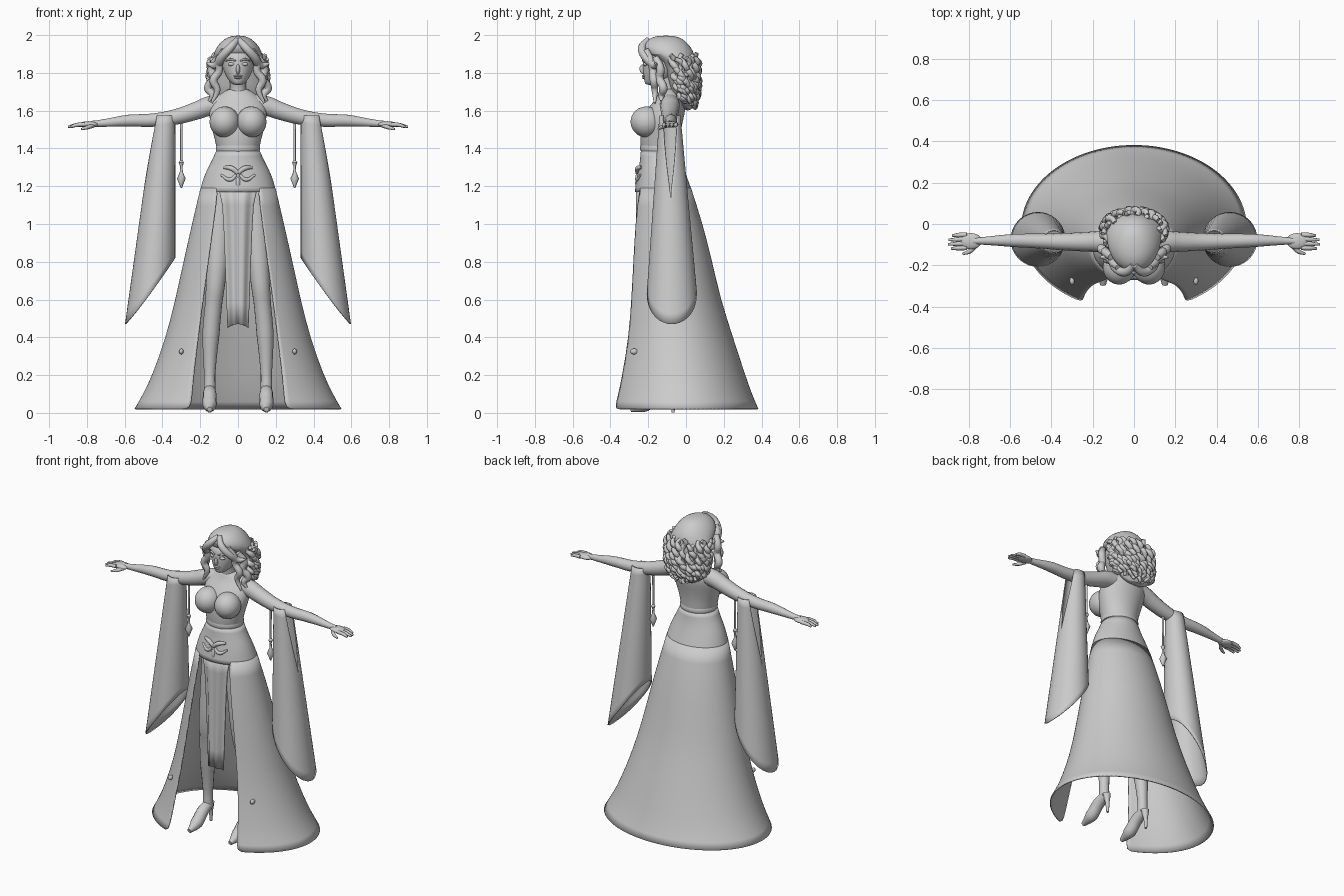
import bpy, bmesh, math, random
from math import sin, cos, pi, asin
from mathutils import Vector

random.seed(4)
if "Cube" in bpy.data.objects:
    bpy.data.objects.remove(bpy.data.objects["Cube"])

clay = bpy.data.materials.new("light grey")
clay.use_nodes = True
GREY = (0.6, 0.6, 0.6, 1)
clay.diffuse_color = GREY
clay.node_tree.nodes["Principled BSDF"].inputs["Base Color"].default_value = GREY
SIDES = (("left", 1), ("right", -1))


def finish(ob, angle=50):
    bpy.ops.object.select_all(action="DESELECT")
    ob.select_set(True)
    bpy.context.view_layer.objects.active = ob
    ob.data.materials.clear()
    ob.data.materials.append(clay)
    bpy.ops.object.shade_smooth_by_angle(angle=math.radians(angle))
    return ob


def loft(name, rows, cap=False, thick=0, subsurf=0):
    """Skin a grid of points; each row is a ring or an open strip."""
    bm = bmesh.new()
    grid = [[bm.verts.new(p) for p in row] for row in rows]
    for a, b in zip(grid, grid[1:]):
        for i in range(len(a) - 1):
            bm.faces.new((a[i], a[i + 1], b[i + 1], b[i]))
    if cap:
        bm.faces.new(grid[0][:-1])
        bm.faces.new(grid[-1][:-1])
    bmesh.ops.remove_doubles(bm, verts=bm.verts, dist=0.0004)
    bmesh.ops.recalc_face_normals(bm, faces=bm.faces)
    me = bpy.data.meshes.new(name)
    bm.to_mesh(me)
    bm.free()
    ob = bpy.data.objects.new(name, me)
    bpy.context.collection.objects.link(ob)
    if subsurf:
        ob.modifiers.new("smooth", "SUBSURF").levels = subsurf
    if thick:
        mod = ob.modifiers.new("cloth", "SOLIDIFY")
        mod.thickness = thick
        mod.offset = 0
    return finish(ob)


def ring(z, half, front, back, slit=0, n=32):
    """Ellipse at height z, starting at the front, with an optional front slit."""
    g = asin(slit / half)
    mid, depth = (front + back) / 2, (back - front) / 2
    angles = [g + (2 * pi - 2 * g) * i / n for i in range(n + 1)]
    return [(half * sin(t), mid - depth * cos(t), z) for t in angles]


def tube(name, paths, sides=3):
    """Tapered tubes through (x, y, z, radius) points."""
    cu = bpy.data.curves.new(name, "CURVE")
    cu.dimensions = "3D"
    cu.bevel_depth = 1
    cu.bevel_resolution = sides
    cu.resolution_u = 5
    cu.use_fill_caps = True
    for pts in paths:
        sp = cu.splines.new("BEZIER")
        sp.bezier_points.add(len(pts) - 1)
        for bp, p in zip(sp.bezier_points, pts):
            bp.co, bp.radius = p[:3], p[3]
            bp.handle_left_type = bp.handle_right_type = "AUTO"
    ob = bpy.data.objects.new(name, cu)
    bpy.context.collection.objects.link(ob)
    bpy.ops.object.select_all(action="DESELECT")
    ob.select_set(True)
    bpy.context.view_layer.objects.active = ob
    bpy.ops.object.convert(target="MESH")
    return finish(bpy.context.object)


def ball(name, at, size, turn=(0, 0, 0)):
    bpy.ops.mesh.primitive_uv_sphere_add(segments=24, ring_count=14, location=at, rotation=turn)
    ob = bpy.context.object
    ob.name = name
    ob.scale = size
    return finish(ob)


def flip(pts, s):
    return [(p[0] * s, *p[1:]) for p in pts]


# Torso and hips
torso = [(1.36, .113, -.235, -.03), (1.41, .113, -.24, -.035), (1.48, .132, -.245, -.03),
         (1.55, .152, -.24, -.015), (1.61, .155, -.205, 0), (1.655, .14, -.165, -.01),
         (1.69, .09, -.145, -.03), (1.72, .05, -.14, -.05)]
loft("torso", [ring(*r) for r in torso], cap=True, subsurf=1)
hips = [(1.17, .2, -.268, .03), (1.22, .187, -.26, .012), (1.28, .165, -.25, -.01),
        (1.33, .137, -.24, -.025), (1.385, .113, -.236, -.033)]
loft("hips", [ring(*r) for r in hips], thick=.008, subsurf=1)
loft("waistband", [ring(*r) for r in ((1.385, .115, -.24, -.03), (1.4, .119, -.245, -.025),
                                      (1.415, .115, -.242, -.03))], subsurf=1)

# Long skirt, open at the front, with a narrow hanging panel
skirt = [(1.19, .195, -.266, .023, .104), (1.0, .24, -.295, .085, .13), (.8, .285, -.312, .135, .157),
         (.6, .328, -.33, .18, .185), (.4, .378, -.35, .245, .21), (.2, .45, -.385, .31, .235),
         (.1, .498, -.402, .345, .243), (.02, .545, -.42, .38, .25)]
loft("skirt", [ring(*r, n=48) for r in skirt], thick=.008, subsurf=1)
panel = []
for z, half in ((1.2, .104), (1.1, .083), (.95, .074), (.75, .066), (.58, .06), (.47, .055)):
    strip = [i / 8 - 1 for i in range(17)]
    panel.append([(half * u, -.258 + .03 * u * u + .006 * cos(u * 8), z - .02 * u * u * (z < .5))
                  for u in strip])
loft("front_panel", panel, thick=.008)

# Belt ornament
ball("belt_gem", (0, -.255, 1.215), (.014, .014, .035))
tube("belt_folds", [flip(p, s) for _, s in SIDES for p in (
    [(0, -.256, 1.27, .012), (.035, -.254, 1.295, .014), (.075, -.235, 1.3, .008)],
    [(.01, -.258, 1.26, .008), (.04, -.258, 1.235, .011), (.09, -.24, 1.26, .006)])])

# Neck, head and face
tube("neck", [[(0, -.09, 1.66, .055), (0, -.1, 1.72, .043), (0, -.115, 1.8, .045)]], 5)
face = [(1.735, .022, -.212, -.15), (1.75, .042, -.22, -.11), (1.785, .067, -.226, -.06),
        (1.83, .083, -.229, -.04), (1.88, .09, -.23, -.03), (1.93, .085, -.21, -.03)]
loft("head", [ring(*r) for r in face], cap=True, subsurf=1)
ball("nose", (0, -.228, 1.818), (.011, .018, .026), (.25, 0, 0))
for z, w in ((1.783, .024), (1.774, .02)):
    ball("lips", (0, -.222, z), (w, .011, .006))
for side, s in SIDES:
    ball(side + "_eye", (.034 * s, -.214, 1.846), (.02, .014, .01))
    tube(side + "_brow", [flip([(.012, -.229, 1.864, .004), (.04, -.22, 1.872, .006),
                                (.066, -.197, 1.862, .003)], s)])

# Hair: smooth crown, swept fringe and loose curls
mass = [(1.998, .03, -.15, -.06), (1.98, .075, -.205, -.015), (1.94, .113, -.238, .025),
        (1.9, .13, -.225, .045), (1.86, .138, -.12, .052), (1.78, .14, -.1, .055),
        (1.7, .135, -.08, .055), (1.64, .11, -.04, .045), (1.6, .06, -.01, .03)]
loft("hair", [ring(*r) for r in mass], cap=True, subsurf=1)


def hair_point(z, phi, out):
    for a, b in zip(mass, mass[1:]):
        if b[0] <= z <= a[0]:
            f = (a[0] - z) / (a[0] - b[0])
            half, front, back = (a[k] + (b[k] - a[k]) * f for k in (1, 2, 3))
            mid = max((front + back) / 2, -.06)
            return Vector(((half + out) * sin(phi), mid + (back - mid + out) * cos(phi), z))


curls = []
for layer in range(2):
    for i in range(19):
        phi = (i / 9 - 1) * 1.95 + random.uniform(-.08, .08)
        top = 1.89 - .1 * layer + random.uniform(-.02, .02)
        low = 1.605 + .02 * abs(phi) + random.uniform(0, .03)
        spin, lock = random.uniform(0, 6), []
        for k in range(13):
            f = k / 12
            w = spin + k * 1.5
            p = hair_point(top + (low - top) * f, phi + .1 * cos(w), .004 + .013 * sin(w))
            lock.append((*p, .019 * (1 - .5 * f) * (.6 + .4 * min(1, k / 2))))
        curls.append(lock)
tube("hair_curls", curls, 2)
for side, s in SIDES:
    tube(side + "_fringe", [flip(p, s) for p in (
        [(.004, -.2, 1.975, .016), (.04, -.232, 1.935, .022), (.085, -.215, 1.885, .023),
         (.12, -.165, 1.84, .022), (.165, -.16, 1.85, .005)],
        [(.075, -.21, 1.92, .016), (.104, -.185, 1.86, .02), (.1, -.175, 1.81, .02),
         (.13, -.17, 1.76, .022), (.11, -.165, 1.71, .018), (.14, -.165, 1.64, .006)],
        [(.11, -.16, 1.88, .018), (.14, -.135, 1.82, .022), (.13, -.14, 1.77, .022),
         (.158, -.12, 1.72, .023), (.135, -.13, 1.68, .018), (.155, -.13, 1.65, .006)])])

for side, s in SIDES:
    # Bust
    ball(side + "_bust", (.071 * s, -.208, 1.54), (.08, .086, .082), (-.15, 0, .12 * s))

    # Arm and hand
    tube(side + "_arm", [flip([(.07, -.085, 1.635, .055), (.15, -.085, 1.625, .053),
                               (.22, -.086, 1.6, .048), (.33, -.086, 1.567, .042),
                               (.45, -.083, 1.55, .036), (.58, -.08, 1.547, .032),
                               (.74, -.082, 1.532, .018), (.78, -.083, 1.53, .016)], s)], 5)
    ball(side + "_palm", (.79 * s, -.083, 1.527), (.052, .039, .017))
    fingers = []
    for i in range(4):
        y = -.052 - .021 * i
        reach = (.88, .898, .9, .885)[i]
        fingers.append(flip([(.81, y, 1.527, .012), (.855, y - .002, 1.524, .011),
                             (reach, y - .004, 1.514, .006)], s))
    fingers.append(flip([(.765, -.1, 1.522, .012), (.795, -.132, 1.512, .011),
                         (.83, -.145, 1.502, .006)], s))
    tube(side + "_fingers", fingers, 2)

    # Flared hanging sleeve, slit on the outside below the arm
    rows = []
    for k in range(21):
        t = k / 20
        gap = .75 * max(0, 1 - t / .37)
        row = []
        for i in range(37):
            a = gap + (2 * pi - 2 * gap) * i / 36
            u = cos(a)
            low = .63 - .175 * u + .015 * u * u
            row.append((s * (.388 + .077 * t + (.053 + .077 * t) * u),
                        -.085 + .01 * t + (.053 + .077 * t) * sin(a), 1.575 + (low - 1.575) * t))
        rows.append(row)
    loft(side + "_sleeve", rows, thick=.006)

    # Cord with beads below the upper arm
    tube(side + "_cord", [[(.3 * s, -.086, 1.56, .007), (.3 * s, -.086, 1.4, .006),
                           (.3 * s, -.086, 1.2, .006)]])
    beads = ((1.345, .001), (1.325, .014), (1.305, .006), (1.275, .008), (1.24, .023), (1.205, .009), (1.19, .004))
    loft(side + "_beads", [[(.3 * s + r * cos(i * pi / 4), -.086 + r * sin(i * pi / 4), z)
                            for i in range(9)] for z, r in beads])

    # Small stud on the skirt
    ball(side + "_stud", (.3 * s, -.275, .325), (.012, .02, .015))

    # Leg and high-heeled shoe
    tube(side + "_leg", [flip([(.085, -.115, 1.2, .08), (.098, -.13, .95, .072),
                               (.118, -.15, .69, .051), (.13, -.135, .57, .046),
                               (.143, -.115, .42, .046), (.15, -.1, .2, .03),
                               (.15, -.1, .12, .031)], s)], 5)
    tube(side + "_shoe", [flip(p, s) for p in (
        [(.15, -.085, .125, .03), (.15, -.15, .1, .036), (.15, -.22, .043, .038), (.15, -.295, .018, .014)],
        [(.15, -.078, .13, .026), (.15, -.07, .07, .013), (.15, -.068, .002, .008)])], 4)
